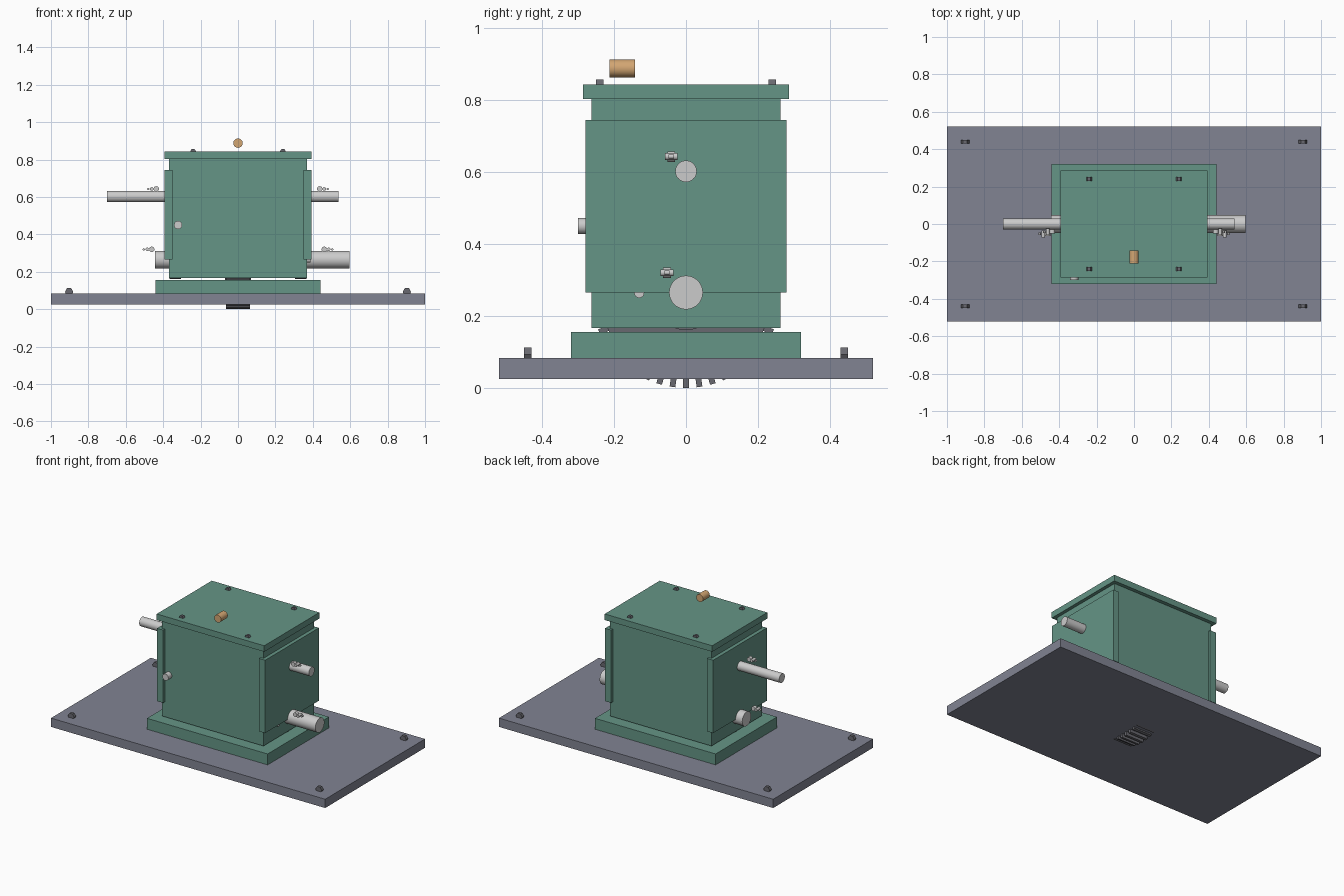
import bpy, bmesh
from math import pi, sin, cos
from mathutils import Matrix

if "Cube" in bpy.data.objects:
    bpy.data.objects.remove(bpy.data.objects["Cube"])


def material(name, rgb):
    m = bpy.data.materials.new(name)
    m.diffuse_color = (*rgb, 1)
    m.use_nodes = True
    m.node_tree.nodes["Principled BSDF"].inputs["Base Color"].default_value = m.diffuse_color
    return m


GREEN = material("green_paint", (0.13, 0.30, 0.24))
PLATE = material("plate_grey", (0.22, 0.23, 0.29))
STEEL = material("steel", (0.65, 0.65, 0.67))
DARK = material("dark_steel", (0.14, 0.14, 0.16))
BRASS = material("brass", (0.65, 0.38, 0.17))


def finish(bm, name, mat, smooth=False):
    me = bpy.data.meshes.new(name)
    bm.to_mesh(me)
    bm.free()
    ob = bpy.data.objects.new(name, me)
    bpy.context.collection.objects.link(ob)
    me.materials.append(mat)
    if smooth:
        bpy.ops.object.select_all(action='DESELECT')
        ob.select_set(True)
        bpy.context.view_layer.objects.active = ob
        bpy.ops.object.shade_smooth_by_angle(angle=0.6)
    return ob


def box(name, x, y, z, mat):
    """Box from (min, max) ranges."""
    bm = bmesh.new()
    size = [b - a for a, b in (x, y, z)]
    mid = [(a + b) / 2 for a, b in (x, y, z)]
    bmesh.ops.create_cube(bm, size=1, matrix=Matrix.Translation(mid) @ Matrix.Diagonal((*size, 1)))
    return finish(bm, name, mat)


def rod(name, axis, span, centre, r, mat, sides=32):
    """Cylinder along x or y; centre holds the two other coordinates."""
    a, b = span
    m = (a + b) / 2
    if axis == 'x':
        loc, rot = (m, *centre), Matrix.Rotation(pi / 2, 4, 'Y')
    else:
        # extra quarter turn puts the hexagon corners on +-x
        loc = (centre[0], m, centre[1])
        rot = Matrix.Rotation(pi / 2, 4, 'X') @ Matrix.Rotation(pi / 2, 4, 'Z')
    bm = bmesh.new()
    bmesh.ops.create_cone(bm, cap_ends=True, segments=sides, radius1=r, radius2=r,
                          depth=b - a, matrix=Matrix.Translation(loc) @ rot)
    return finish(bm, name, mat, sides > 8)


# Plate, foot, housing and lid
box("base_plate", (-1, 1), (-.52, .52), (.025, .083), PLATE)
box("housing_foot", (-.44, .44), (-.32, .32), (.083, .155), GREEN)
box("housing", (-.37, .37), (-.263, .263), (.167, .805), GREEN)
box("lid", (-.392, .392), (-.287, .287), (.803, .843), GREEN)

# Hexagonal bolts, lying along y
for sx in (-1, 1):
    for sy in (-1, 1):
        for name, x, y, z, r in (("plate_bolt", .903, .44, .0925, .0225),
                                 ("lid_bolt", .24, .24, .844, .015)):
            bm_y = sy * y
            bolt = rod(name, 'y', (bm_y - .01, bm_y + .01), (sx * x, z), r, DARK, 6)

# End covers, bearings and shaft clamp screws
for s in (-1, 1):
    box("end_cover", sorted((s * .35, s * .394)), (-.28, .28), (.265, .745), GREEN)
    rod("bearing", 'x', sorted((s * .305, s * .365)), (0, .265), .104, DARK)
    for x, y, z in ((.437, -.041, .643), (.461, -.053, .32)):
        for name, dx, r, d in (("screw_head", 0, .0145, .022),
                               ("screw_collar", .024, .0095, .036),
                               ("screw_tip", .043, .006, .014)):
            rod(name, 'y', (y - d / 2, y + d / 2), (s * (x + dx), z), r, STEEL, 16)

# Shafts
rod("input_shaft", 'x', (-.7, .537), (0, .602), .03, STEEL)
rod("output_shaft", 'x', (-.443, .597), (0, .265), .047, STEEL)

# Gauge, drain plug and breather
rod("oil_gauge", 'y', (-.30, -.24), (-.32, .45), .022, STEEL)
rod("drain_plug", 'x', (.35, .388), (-.13, .264), .014, STEEL)
rod("breather", 'y', (-.212, -.142), (0, .888), .025, BRASS)

# Large gear: its lowest teeth come through the plate
rod("gear_disc", 'x', (-.07, .07), (0, .265), .24, DARK, 64)
bm = bmesh.new()
TEETH = 44
for i in range(TEETH):
    a = 2 * pi * i / TEETH
    bmesh.ops.create_cube(bm, size=1, matrix=Matrix.Translation((0, .2475 * sin(a), .265 - .2475 * cos(a)))
                          @ Matrix.Rotation(a, 4, 'X') @ Matrix.Diagonal((.13, .016, .035, 1)))
# Only the teeth below the housing wall are kept
bmesh.ops.delete(bm, geom=[v for v in bm.verts if abs(v.co.y) > .262], context='VERTS')
finish(bm, "gear_teeth", DARK)
